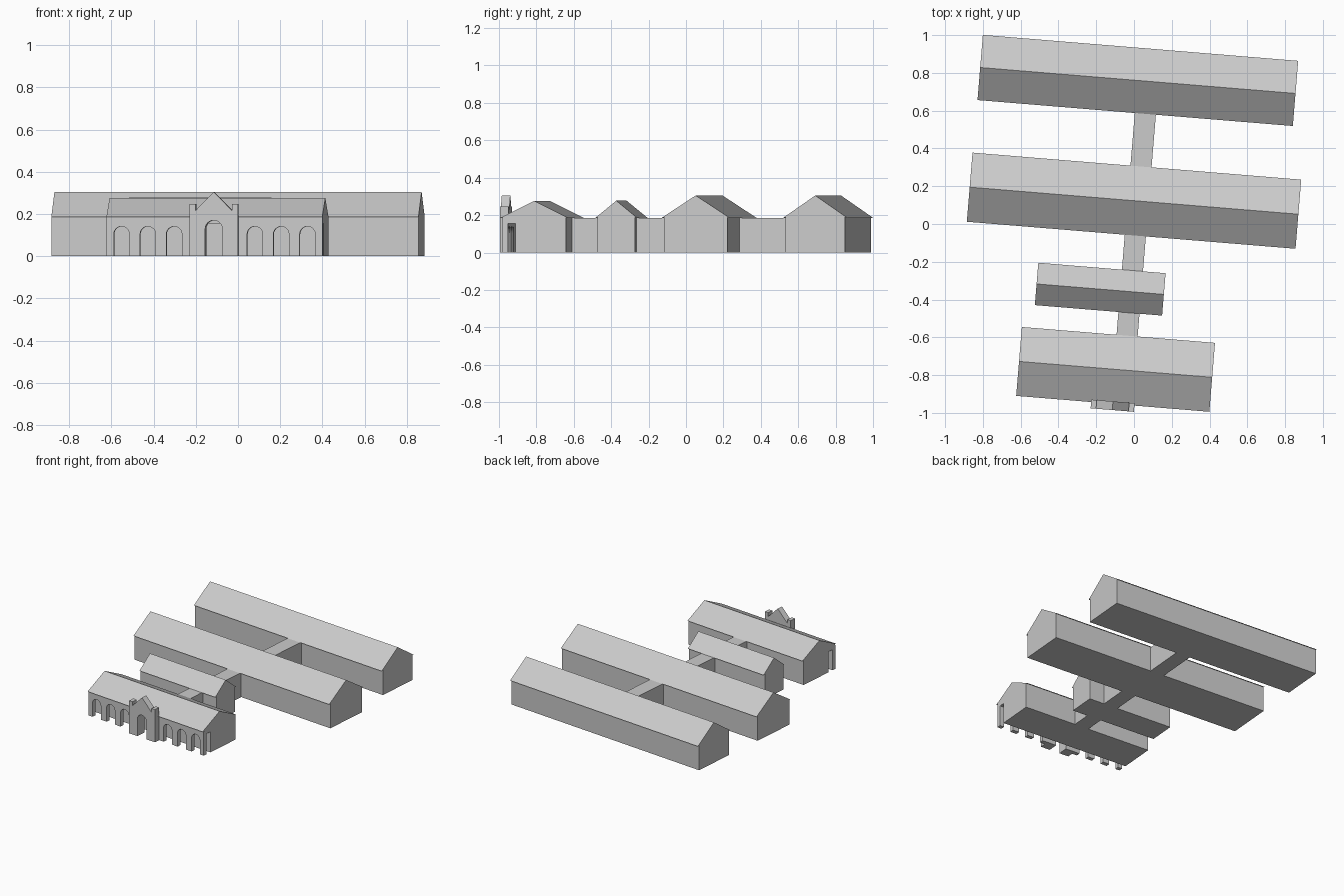
import bpy
import bmesh
import math
from mathutils import Matrix

cube = bpy.data.objects.get("Cube")
if cube:
    bpy.data.objects.remove(cube, do_unlink=True)

# One plain grey for the whole complex
grey = bpy.data.materials.new("light_grey")
grey.use_nodes = True
COLOUR = (0.6, 0.6, 0.6, 1)
grey.diffuse_color = COLOUR
grey.node_tree.nodes["Principled BSDF"].inputs["Base Color"].default_value = COLOUR

# The site plan is turned slightly clockwise
SITE = Matrix.Rotation(math.radians(-4.7), 4, 'Z')
EAVE = 0.185
OVERHANG = 0.013


def extrude(name, profile, axis, lo, hi):
    """Prism from a profile of (across, height) points, run along x or y."""
    bm = bmesh.new()

    def place(p, t):
        return (t, p[0], p[1]) if axis == 'x' else (p[0], t, p[1])

    a = [bm.verts.new(place(p, lo)) for p in profile]
    b = [bm.verts.new(place(p, hi)) for p in profile]
    bm.faces.new(a)
    bm.faces.new(b[::-1])
    for i in range(len(a)):
        j = (i + 1) % len(a)
        bm.faces.new((a[i], b[i], b[j], a[j]))
    bmesh.ops.recalc_face_normals(bm, faces=bm.faces)
    mesh = bpy.data.meshes.new(name)
    bm.to_mesh(mesh)
    bm.free()
    mesh.materials.append(grey)
    obj = bpy.data.objects.new(name, mesh)
    obj.matrix_world = SITE
    bpy.context.collection.objects.link(obj)
    return obj


def hall(name, u, v, length, width, ridge, porch=0):
    """Gabled hall; a porch depth leaves the front open below the roof."""
    f, b = v - width / 2, v + width / 2
    wall_top = EAVE + 0.004
    pts = [(b - OVERHANG, 0), (b - OVERHANG, wall_top), (b, EAVE), (v, ridge),
           (f, EAVE), (f + OVERHANG, wall_top)]
    if porch:
        pts += [(f + OVERHANG, 0.155), (f + porch, 0.155), (f + porch, 0)]
    else:
        pts += [(f + OVERHANG, 0)]
    extrude(name, pts, 'x', u - length / 2, u + length / 2)


def arch(centre, half, spring, steps=12):
    """Open-bottomed round arch, listed from left foot to right foot."""
    pts = [(centre - half, 0)]
    for i in range(steps + 1):
        t = math.pi * (1 - i / steps)
        pts.append((centre + half * math.cos(t), spring + half * math.sin(t)))
    return pts + [(centre + half, 0)]


# Four parallel halls, back to front
hall("rear_hall", -0.042, 0.759, 1.675, 0.346, 0.305)
hall("middle_hall", -0.010, 0.123, 1.746, 0.367, 0.305)
hall("small_hall", -0.150, -0.3585, 0.676, 0.225, 0.277)
FRONT_U = -0.034
hall("front_hall", FRONT_U, -0.775, 1.026, 0.366, 0.276, porch=0.084)

# Flat-roofed links between the halls
for name, lo, hi in (("rear_link", 0.285, 0.605), ("middle_link", -0.265, -0.04),
                     ("front_link", -0.61, -0.45)):
    extrude(name, [(-0.044, 0), (0.068, 0), (0.068, EAVE), (-0.044, EAVE)],
            'y', lo, hi)

# Arcade along the porch, with the doorway in the middle
DOOR = (FRONT_U, 0.041, 0.129)
HALF = 0.513
wall = [(FRONT_U - HALF, 0)]
for offset in (-0.442, -0.317, -0.192, 0, 0.192, 0.317, 0.442):
    wall += arch(*DOOR) if offset == 0 else arch(FRONT_U + offset, 0.037, 0.104)
wall += [(FRONT_U + HALF, 0), (FRONT_U + HALF, 0.18), (FRONT_U - HALF, 0.18)]
extrude("arcade", wall, 'y', -0.9455, -0.915)

# Entrance front: gabled parapet between two square pillars
side = [(0.115, 0), (0.115, 0.247), (0.086, 0.247), (0.086, 0.217)]
front = [(FRONT_U - 0.115, 0)] + arch(*DOOR)
front += [(FRONT_U + x, z) for x, z in side]
front += [(FRONT_U, 0.304)]
front += [(FRONT_U - x, z) for x, z in side[:0:-1]]
extrude("entrance_front", front, 'y', -0.991, -0.945)
